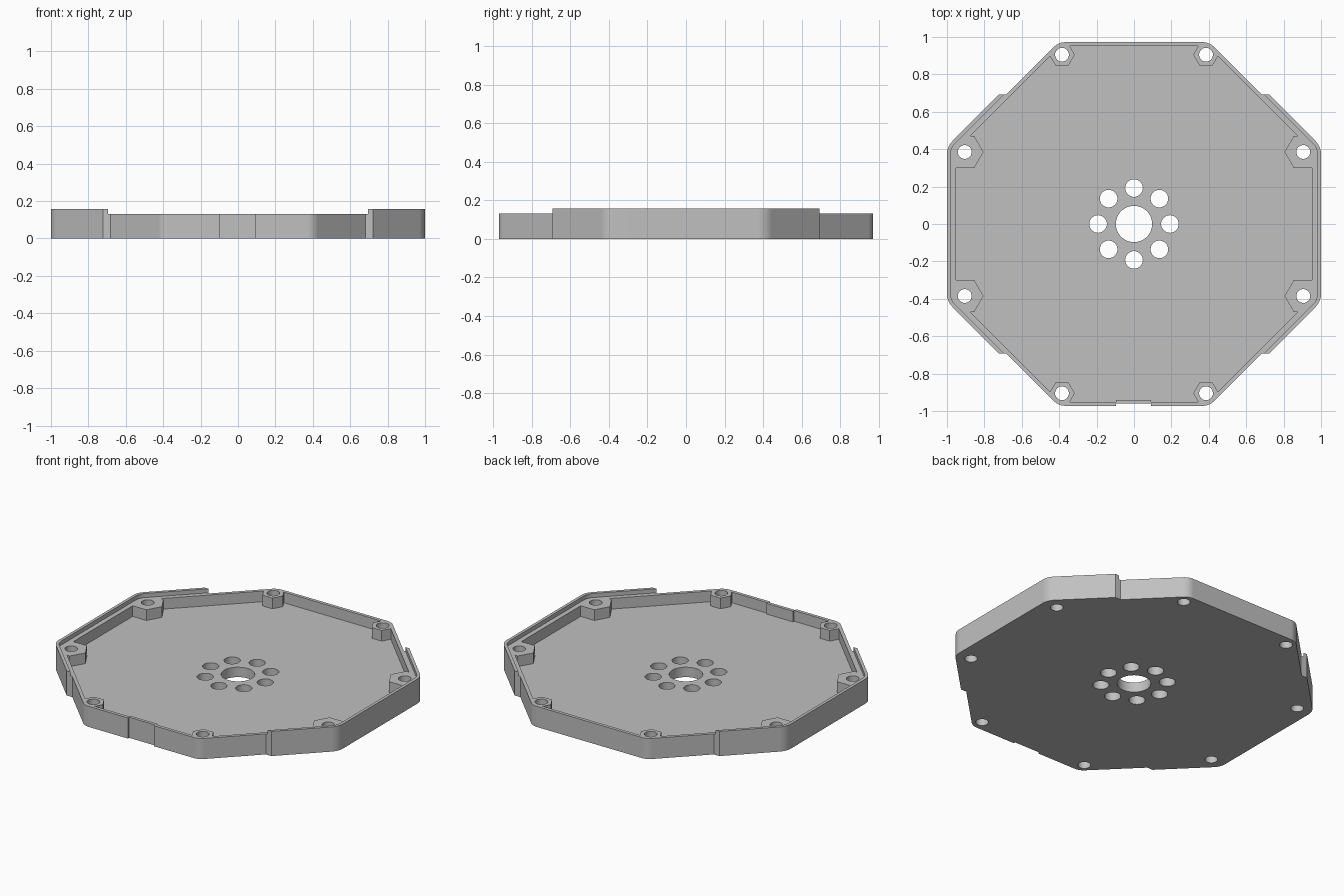
import bpy, bmesh
from math import pi, cos, sin, radians

WALL, RIM, FLOOR = 0.131, 0.157, 0.063   # heights

cube = bpy.data.objects.get("Cube")
if cube:
    bpy.data.objects.remove(cube, do_unlink=True)


def prism(name, points, z0, z1):
    """Extrude a closed outline from z0 to z1."""
    bm = bmesh.new()
    base = bm.faces.new([bm.verts.new((x, y, z0)) for x, y in points])
    top = bmesh.ops.extrude_face_region(bm, geom=[base])["geom"]
    for v in top:
        if isinstance(v, bmesh.types.BMVert):
            v.co.z = z1
    bmesh.ops.recalc_face_normals(bm, faces=bm.faces)
    mesh = bpy.data.meshes.new(name)
    bm.to_mesh(mesh)
    bm.free()
    obj = bpy.data.objects.new(name, mesh)
    bpy.context.collection.objects.link(obj)
    return obj


def octagon(apothem, radius, steps=6):
    """Octagon outline with rounded corners."""
    points = []
    for k in range(8):
        mid = pi / 8 + k * pi / 4
        reach = (apothem - radius) / cos(pi / 8)
        for i in range(steps + 1):
            a = k * pi / 4 + i * pi / 4 / steps
            points.append((reach * cos(mid) + radius * cos(a),
                           reach * sin(mid) + radius * sin(a)))
    return points


def sharp_octagon(apothem):
    r = apothem / cos(pi / 8)
    return [(r * cos(pi / 8 + k * pi / 4), r * sin(pi / 8 + k * pi / 4)) for k in range(8)]


def ring(x, y, r, sides):
    return [(x + r * cos(2 * pi * i / sides), y + r * sin(2 * pi * i / sides)) for i in range(sides)]


def rect(x0, x1, y0, y1):
    return [(x0, y0), (x1, y0), (x1, y1), (x0, y1)]


def combine(obj, tool, operation):
    """Apply a boolean and discard the tool."""
    mod = obj.modifiers.new("bool", 'BOOLEAN')
    mod.operation, mod.solver, mod.object = operation, 'EXACT', tool
    graph = bpy.context.evaluated_depsgraph_get()
    mesh = bpy.data.meshes.new_from_object(obj.evaluated_get(graph))
    obj.modifiers.clear()
    obj.data = mesh
    bpy.data.objects.remove(tool, do_unlink=True)


# Octagonal plate body
plate = prism("octagonal_tray", octagon(0.972, 0.08), 0, WALL)

# Raised rim wrapping both sides
rim = prism("side_rim", octagon(1.0, 0.1), 0, RIM)
combine(rim, prism("rim_limit", rect(-2, 2, -0.693, 0.693), -1, 1), 'INTERSECT')
combine(rim, prism("rim_step", octagon(0.981, 0.085), WALL, 1), 'DIFFERENCE')
combine(plate, rim, 'UNION')

# Pocket, leaving hexagonal screw bosses and the thickened front wall
pocket = prism("pocket", sharp_octagon(0.951), FLOOR, 1)
screws = []
for sx in (-1, 1):
    for sy in (-1, 1):
        screws.append((sx * 0.385, sy * 0.905))
        screws.append((sx * 0.905, sy * 0.385))
        combine(pocket, prism("boss", ring(sx * 0.385, sy * 0.905, 0.068, 6), 0, 2), 'DIFFERENCE')
        combine(pocket, prism("boss", ring(sx * 0.905, sy * 0.385, 0.1, 6), 0, 2), 'DIFFERENCE')
combine(pocket, prism("front_bump", rect(-0.095, 0.09, -1.1, -0.94), 0, 2), 'DIFFERENCE')
combine(plate, pocket, 'DIFFERENCE')

# Shallow recess outside the front wall
combine(plate, prism("front_recess", rect(-0.095, 0.09, -1.1, -0.96), -1, 1), 'DIFFERENCE')

# Screw holes, centre bore and its circle of holes
for x, y in screws:
    combine(plate, prism("screw_hole", ring(x, y, 0.037, 32), -1, 1), 'DIFFERENCE')
combine(plate, prism("bore", ring(0, 0, 0.097, 48), -1, 1), 'DIFFERENCE')
for k in range(8):
    x, y = 0.192 * cos(k * pi / 4), 0.192 * sin(k * pi / 4)
    combine(plate, prism("hub_hole", ring(x, y, 0.047, 32), -1, 1), 'DIFFERENCE')

# Grey material
grey = bpy.data.materials.new("light_grey")
grey.use_nodes = True
colour = (0.53, 0.53, 0.53, 1)
grey.diffuse_color = colour
grey.node_tree.nodes["Principled BSDF"].inputs["Base Color"].default_value = colour
plate.data.materials.clear()
plate.data.materials.append(grey)
for face in plate.data.polygons:
    face.material_index = 0

# Smooth the rounded corners and holes, keep edges crisp
bpy.ops.object.select_all(action='DESELECT')
plate.select_set(True)
bpy.context.view_layer.objects.active = plate
bpy.ops.object.shade_smooth_by_angle(angle=radians(20))
weighted = plate.modifiers.new("weighted_normals", 'WEIGHTED_NORMAL')
weighted.keep_sharp = True
